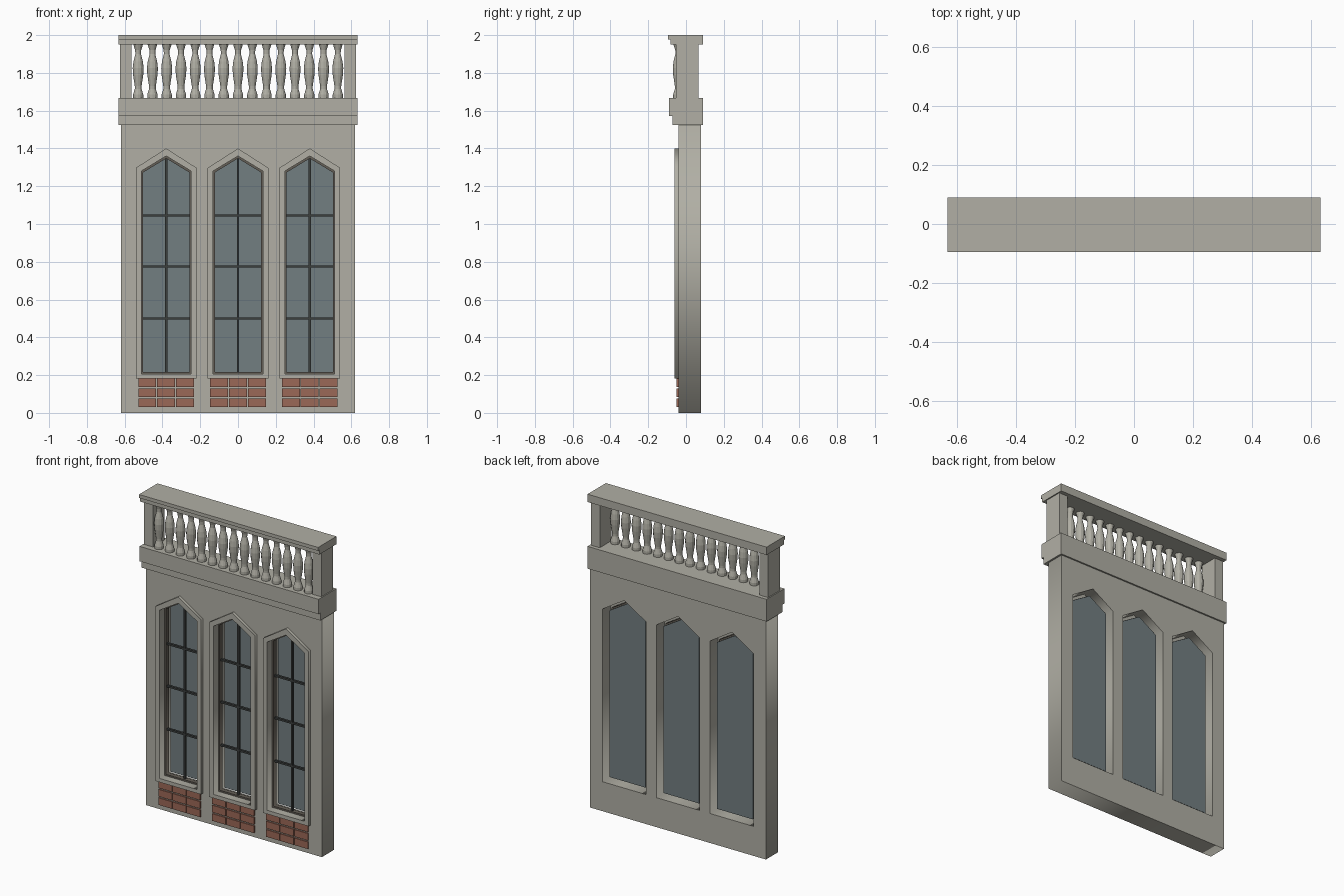
import bpy, bmesh, math
from mathutils import Matrix, Vector

old = bpy.data.objects.get("Cube")
if old:
    bpy.data.objects.remove(old, do_unlink=True)


def material(name, r, g, b):
    m = bpy.data.materials.new(name)
    m.use_nodes = True
    m.diffuse_color = (r, g, b, 1)
    m.node_tree.nodes["Principled BSDF"].inputs["Base Color"].default_value = (r, g, b, 1)
    return m


STONE = material("pale_stone", 0.44, 0.43, 0.375)
GLASS = material("blue_grey_glass", 0.17, 0.21, 0.22)
BRICK = material("red_brick", 0.33, 0.14, 0.095)
FRAME = material("brown_frame", 0.13, 0.115, 0.095)
BARS = material("dark_bars", 0.045, 0.05, 0.048)


def add_object(name, bm, mat):
    bmesh.ops.recalc_face_normals(bm, faces=bm.faces)
    mesh = bpy.data.meshes.new(name)
    bm.to_mesh(mesh)
    bm.free()
    mesh.materials.append(mat)
    obj = bpy.data.objects.new(name, mesh)
    bpy.context.collection.objects.link(obj)
    return obj


def add_box(bm, x0, x1, y0, y1, z0, z1):
    size = Vector((x1 - x0, y1 - y0, z1 - z0))
    mid = Vector((x0 + x1, y0 + y1, z0 + z1)) / 2
    bmesh.ops.create_cube(bm, size=1, matrix=Matrix.Translation(mid) @ Matrix.Diagonal(size.to_4d()))


def box(name, mat, *bounds):
    bm = bmesh.new()
    add_box(bm, *bounds)
    return add_object(name, bm, mat)


def panel(name, mat, outlines, y0, y1):
    """Slab from y0 to y1; the outlines after the first are holes."""
    curve = bpy.data.curves.new(name + "_outline", "CURVE")
    curve.dimensions = "2D"
    curve.fill_mode = "BOTH"
    curve.extrude = (y1 - y0) / 2
    for pts in outlines:
        s = curve.splines.new("POLY")
        s.points.add(len(pts) - 1)
        s.use_cyclic_u = True
        for p, (x, z) in zip(s.points, pts):
            p.co = (x, z, 0, 1)
    temp = bpy.data.objects.new(name + "_outline", curve)
    bpy.context.collection.objects.link(temp)
    bpy.context.view_layer.update()
    mesh = bpy.data.meshes.new_from_object(temp)
    bm = bmesh.new()
    bm.from_mesh(mesh)
    bpy.data.objects.remove(temp, do_unlink=True)
    bpy.data.curves.remove(curve)
    bpy.data.meshes.remove(mesh)
    bmesh.ops.remove_doubles(bm, verts=bm.verts, dist=1e-5)
    bmesh.ops.transform(bm, verts=bm.verts, matrix=Matrix.Translation(
        (0, (y0 + y1) / 2, 0)) @ Matrix.Rotation(math.pi / 2, 4, "X"))
    for f in bm.faces:
        f.material_index = 0
    return add_object(name, bm, mat)


def arch(cx, half, bottom, shoulder, apex):
    return [(cx - half, bottom), (cx + half, bottom), (cx + half, shoulder),
            (cx, apex), (cx - half, shoulder)]


CENTRES = {"right": -0.38, "middle": 0.0, "left": 0.38}

# Wall with three pointed openings
wall_edge = [(-0.62, 0), (0.62, 0), (0.62, 1.53), (-0.62, 1.53)]
openings = [arch(c, 0.153, 0.188, 1.29, 1.385) for c in CENTRES.values()]
panel("wall", STONE, [wall_edge] + openings, -0.04, 0.08)

# Windows with brick panels below
for side, c in CENTRES.items():
    trim_inner = arch(c, 0.132, 0.207, 1.28, 1.36)
    panel(side + "_window_trim", STONE,
          [arch(c, 0.161, 0.183, 1.297, 1.4), trim_inner], -0.06, 0.0)
    panel(side + "_window_frame", FRAME,
          [trim_inner, arch(c, 0.122, 0.217, 1.273, 1.347)], -0.01, 0.02)
    panel(side + "_glass", GLASS, [arch(c, 0.126, 0.213, 1.276, 1.352)], 0.042, 0.048)

    bm = bmesh.new()
    add_box(bm, c - 0.006, c + 0.006, 0.0, 0.015, 0.21, 1.35)
    for z in (0.5, 0.775, 1.045):
        add_box(bm, c - 0.128, c + 0.128, 0.0, 0.015, z - 0.006, z + 0.006)
    add_object(side + "_window_bars", bm, BARS)

    bm = bmesh.new()
    for row in range(3):
        for col in range(3):
            x, z = c - 0.148 + col * 0.1, 0.03 + row * 0.054
            add_box(bm, x, x + 0.095, -0.049, -0.03, z, z + 0.045)
    add_object(side + "_bricks", bm, BRICK)

# Stepped cornice and top rail
box("cornice_lower", STONE, -0.632, 0.632, -0.072, 0.09, 1.525, 1.572)
box("cornice_upper", STONE, -0.632, 0.632, -0.09, 0.09, 1.572, 1.667)
box("rail_lower", STONE, -0.632, 0.632, -0.083, 0.09, 1.95, 1.978)
box("rail_upper", STONE, -0.632, 0.632, -0.095, 0.09, 1.978, 2.0)

# End posts
for side, s in (("right", -1), ("left", 1)):
    xs = sorted((s * 0.563, s * 0.625))
    box(side + "_post", STONE, *xs, -0.053, 0.065, 1.66, 1.955)

# Turned balusters
PROFILE = [(0.027, 1.665), (0.027, 1.685), (0.018, 1.715), (0.018, 1.73), (0.027, 1.79),
           (0.029, 1.825), (0.025, 1.86), (0.015, 1.9), (0.016, 1.92), (0.026, 1.952)]
SIDES = 12
for i in range(15):
    bm = bmesh.new()
    rings = []
    for r, z in PROFILE:
        angles = [2 * math.pi * k / SIDES for k in range(SIDES)]
        rings.append([bm.verts.new((r * math.cos(a), r * math.sin(a), z)) for a in angles])
    for low, high in zip(rings, rings[1:]):
        for k in range(SIDES):
            n = (k + 1) % SIDES
            bm.faces.new((low[k], low[n], high[n], high[k]))
    bm.faces.new(rings[0][::-1])
    bm.faces.new(rings[-1])
    baluster = add_object(f"baluster_{i + 1}", bm, STONE)
    baluster.location = ((i - 7) * 0.0755, -0.041, 0)
